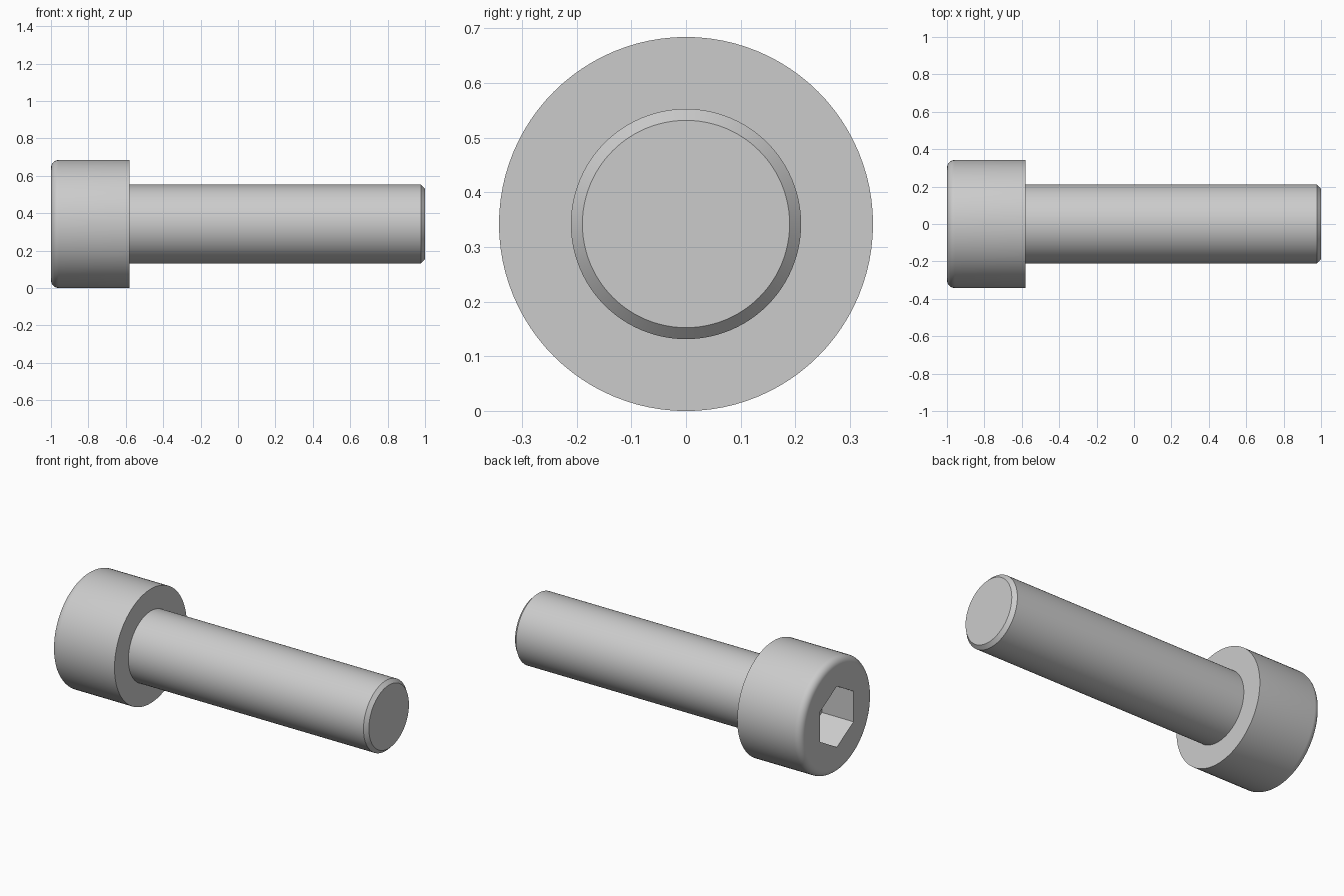
import bpy, bmesh, math

if "Cube" in bpy.data.objects:
    bpy.data.objects.remove(bpy.data.objects["Cube"])

N = 96                               # segments round the axis (multiple of 6)
HEAD_R, SHANK_R = 0.342, 0.2105      # radii
HEAD_X = -0.579                      # underside of the head
FILLET, CHAMFER = 0.042, 0.021
APOTHEM, DEPTH = 0.158, 0.21         # hex socket


def round_ring(r):
    return lambda a: r


def hex_ring(a):
    # radius of a hexagon with a corner pointing straight up
    return APOTHEM / math.cos(a % (math.pi / 3) - math.pi / 6)


# Profile along the axis: socket floor -> rim -> filleted head -> shank -> chamfered tip
profile = [(-1 + DEPTH, hex_ring), (-1, hex_ring)]
for i in range(9):
    t = math.radians(90 * i / 8)
    profile.append((-1 + FILLET * (1 - math.cos(t)),
                    round_ring(HEAD_R - FILLET * (1 - math.sin(t)))))
profile += [(HEAD_X, round_ring(HEAD_R)),
            (HEAD_X, round_ring(SHANK_R)),
            (1 - CHAMFER, round_ring(SHANK_R)),
            (1, round_ring(SHANK_R - CHAMFER))]

# Sweep the profile round the x axis
bm = bmesh.new()
rings = []
for x, radius in profile:
    ring = []
    for k in range(N):
        a = 2 * math.pi * k / N
        r = radius(a)
        ring.append(bm.verts.new((x, r * math.sin(a), HEAD_R + r * math.cos(a))))
    rings.append(ring)
for p, q in zip(rings, rings[1:]):
    for k in range(N):
        j = (k + 1) % N
        bm.faces.new((p[k], p[j], q[j], q[k]))

# Socket floor and shank tip
bm.faces.new(rings[0])
bm.faces.new(rings[-1])
bmesh.ops.recalc_face_normals(bm, faces=bm.faces)

mesh = bpy.data.meshes.new("socket_head_screw")
bm.to_mesh(mesh)
bm.free()
screw = bpy.data.objects.new("socket_head_screw", mesh)
bpy.context.collection.objects.link(screw)
bpy.context.view_layer.objects.active = screw
screw.select_set(True)
bpy.ops.object.shade_smooth_by_angle(angle=math.radians(30))
